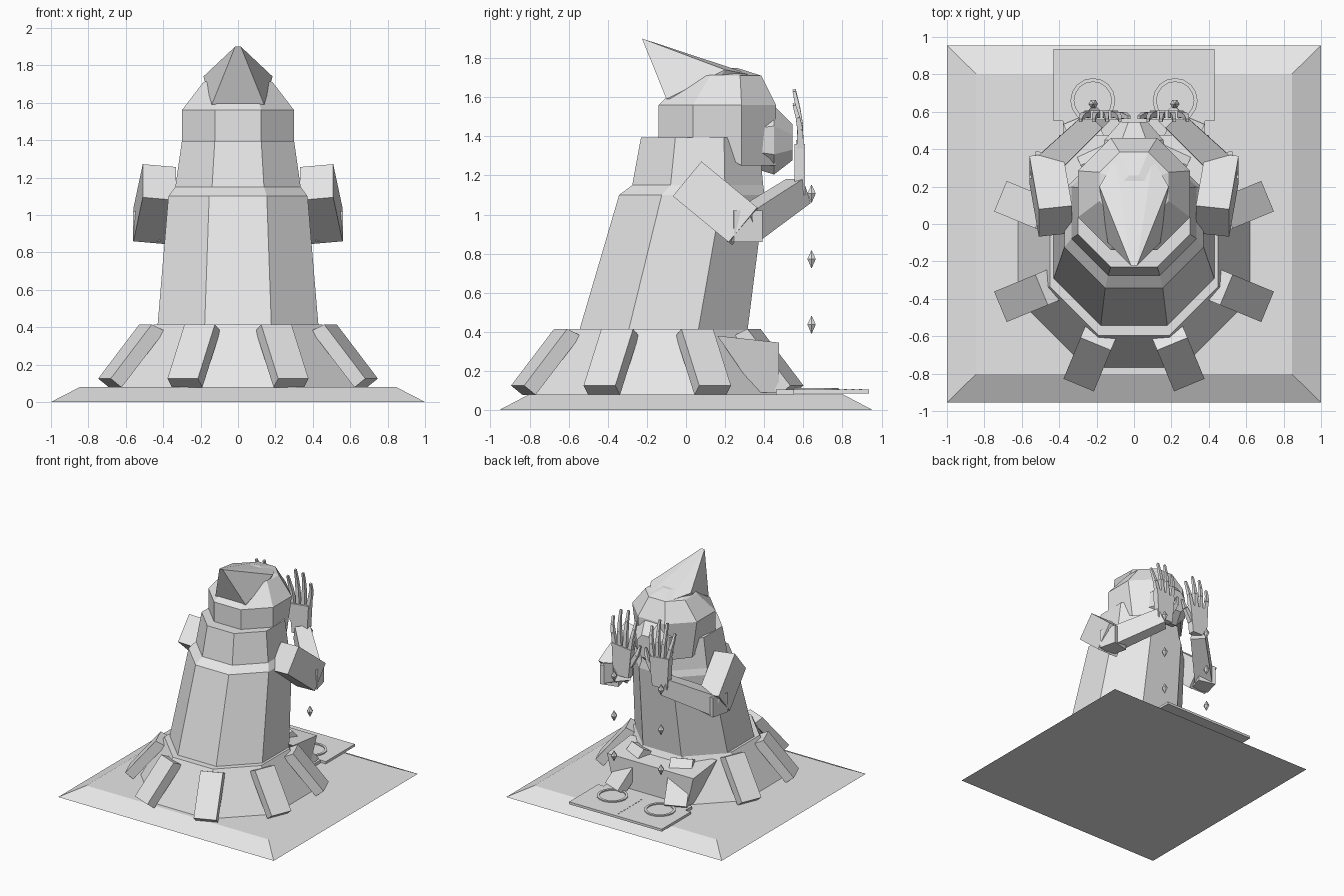
import bpy, bmesh, math
from mathutils import Vector

if "Cube" in bpy.data.objects:
    bpy.data.objects.remove(bpy.data.objects["Cube"])

stone = bpy.data.materials.new("pale_stone")
stone.diffuse_color = (0.8, 0.8, 0.8, 1)
stone.use_nodes = True
stone.node_tree.nodes["Principled BSDF"].inputs["Base Color"].default_value = stone.diffuse_color


def make(name, verts, faces=None):
    """Mesh object; without faces, the convex hull of the points."""
    bm = bmesh.new()
    vs = [bm.verts.new(v) for v in verts]
    if faces is None:
        bmesh.ops.convex_hull(bm, input=vs)
        bmesh.ops.dissolve_limit(bm, angle_limit=0.02, verts=bm.verts[:], edges=bm.edges[:])
    else:
        for f in faces:
            bm.faces.new([vs[i] for i in f])
    bmesh.ops.recalc_face_normals(bm, faces=bm.faces[:])
    me = bpy.data.meshes.new(name)
    bm.to_mesh(me)
    bm.free()
    me.materials.append(stone)
    ob = bpy.data.objects.new(name, me)
    bpy.context.collection.objects.link(ob)
    return ob


def box(name, x0, x1, y0, y1, z0, z1):
    return make(name, [(x, y, z) for x in (x0, x1) for y in (y0, y1) for z in (z0, z1)])


def octagon(cy, apothem, z):
    r = apothem / math.cos(math.pi / 8)
    return [(r * math.cos(math.radians(22.5 + 45 * k)),
             cy + r * math.sin(math.radians(22.5 + 45 * k)), z) for k in range(8)]


def loft(name, rings):
    """Closed skin over rings with equal point counts."""
    n = len(rings[0])
    faces = [list(range(n)), [n * (len(rings) - 1) + i for i in range(n)]]
    for r in range(len(rings) - 1):
        for i in range(n):
            j = (i + 1) % n
            faces.append((r * n + i, r * n + j, r * n + n + j, r * n + n + i))
    return make(name, [p for ring in rings for p in ring], faces)


def beam(name, a, b, side, w, h, taper=1.0):
    """Box from a to b, w wide along side and h deep."""
    a, b = Vector(a), Vector(b)
    d = (b - a).normalized()
    u = Vector(side)
    u = (u - d * u.dot(d)).normalized()
    v = d.cross(u)
    pts = []
    for p, t in ((a, 1), (b, taper)):
        pts += [p + u * (i * w / 2 * t) + v * (j * h / 2 * t) for i in (-1, 1) for j in (-1, 1)]
    return make(name, pts)


# Plinth with sloping edges
make("plinth", [(x * sx, y * sy, z) for x, y, z in ((1, 0.955, 0), (0.845, 0.803, 0.08))
                for sx in (-1, 1) for sy in (-1, 1)])

# Octagonal foot and robe
loft("robe_foot", [octagon(-0.147, 0.62, 0.08), octagon(-0.147, 0.45, 0.415)])
loft("robe", [octagon(-0.115, 0.43, 0.41), octagon(0.03, 0.372, 1.1),
              octagon(0.06, 0.335, 1.15), octagon(0.07, 0.3, 1.395)])

# Buttresses around the foot
for k in range(8):
    a = math.radians(22.5 + 45 * k)
    c, s = math.cos(a), math.sin(a)
    make("buttress", [(r * c - t * s, -0.147 + r * s + t * c, z)
                      for r, z in ((0.773, 0.125), (0.71, 0.078), (0.46, 0.38), (0.535, 0.415))
                      for t in (-0.088, 0.088)])

# Hood, dropping lower around the face
hood = [octagon(0.16, 0.3, 1.39), octagon(0.16, 0.3, 1.56),
        octagon(0.2, 0.185, 1.71), octagon(0.2, 0.06, 1.75)]
hood[0] = [(x * (0.85 if y > 0.2 else 1), y, 1.25 if y > 0.2 else z) for x, y, z in hood[0]]
loft("hood", hood)

# Backward-pointing hood peak
make("hood_peak", [(s * x, y, z) for s in (-1, 1) for x, y, z in
                   ((0.015, -0.225, 1.9), (0.14, -0.1, 1.59), (0.185, 0.2, 1.74),
                    (0.1, 0.35, 1.71), (0.14, 0.1, 1.6))])

# Bowed face
loft("face", [[(rx * math.cos(i * math.pi / 4 + math.pi / 8), cy,
                cz + rz * math.sin(i * math.pi / 4 + math.pi / 8)) for i in range(8)]
              for cy, cz, rx, rz in ((0.36, 1.38, 0.19, 0.16), (0.45, 1.38, 0.17, 0.19),
                                     (0.545, 1.37, 0.08, 0.1))])

for s in (-1, 1):
    # Arms raised to the face
    beam("upper_arm", (s * 0.42, 0.015, 1.175), (s * 0.47, 0.3, 0.94), (1, 0, 0), 0.18, 0.23)
    beam("elbow", (s * 0.47, 0.3, 0.86), (s * 0.47, 0.3, 1.02), (1, s * 0.25, 0), 0.15, 0.15)
    beam("forearm", (s * 0.48, 0.3, 0.935), (s * 0.19, 0.575, 1.12), (0, 0, 1), 0.16, 0.14, 0.85)
    # Palm, fingers with two joints, thumb
    make("palm", [(s * x, y, z) for x, z in ((0.11, 1.1), (0.25, 1.1), (0.085, 1.34), (0.265, 1.36))
                  for y in (0.555, 0.608)])
    for i, length in enumerate((0.2, 0.27, 0.26, 0.19)):
        x = 0.105 + 0.047 * i
        lean = (i - 1.3) * 0.012
        p = [(s * x, 0.585, 1.34), (s * (x + lean), 0.583, 1.36 + length * 0.4),
             (s * (x + 1.7 * lean), 0.572, 1.36 + length * 0.72),
             (s * (x + 2 * lean), 0.553, 1.37 + length)]
        for j in range(3):
            w = 0.036 - 0.007 * j
            beam("finger", p[j], p[j + 1], (1, 0, 0), w, w, 0.75)
    beam("thumb", (s * 0.11, 0.58, 1.2), (s * 0.05, 0.58, 1.3), (0, 1, 0), 0.04, 0.04, 0.8)
    beam("thumb_tip", (s * 0.05, 0.58, 1.3), (s * 0.025, 0.57, 1.38), (0, 1, 0), 0.03, 0.03, 0.5)
    # Falling tears
    for z in (0.438, 0.773, 1.108):
        ring = [(s * 0.218 + 0.025 * math.cos(k * math.pi / 3),
                 0.642 + 0.025 * math.sin(k * math.pi / 3), z) for k in range(6)]
        make("tear", ring + [(s * 0.218, 0.642, z + 0.045), (s * 0.218, 0.642, z - 0.05)])
    # Basin rims on the slab
    n = 16
    verts = [(s * 0.22 + r * math.cos(2 * math.pi * k / n),
              0.66 + r * math.sin(2 * math.pi * k / n), z)
             for r, z in ((0.12, 0.1), (0.12, 0.114), (0.1, 0.114), (0.1, 0.1)) for k in range(n)]
    make("basin_rim", verts, [(q * n + k, q * n + (k + 1) % n, (q + 1) % 4 * n + (k + 1) % n,
                               (q + 1) % 4 * n + k) for q in range(4) for k in range(n)])

# Altar block and the slab before it
make("altar", [(s * x, y, z) for s in (-1, 1) for x, y, z in
               ((0.4, 0.16, 0.38), (0.4, 0.475, 0.345), (0.34, 0.475, 0.09), (0.34, 0.36, 0.09))])
box("slab", -0.43, 0.43, 0.55, 0.935, 0.085, 0.105)
box("slab_back", -0.38, 0.38, 0.46, 0.55, 0.08, 0.104)
for k in range(9):
    y = 0.58 + 0.038 * k
    box("slab_dash", -0.004, 0.004, y, y + 0.015, 0.104, 0.108)
